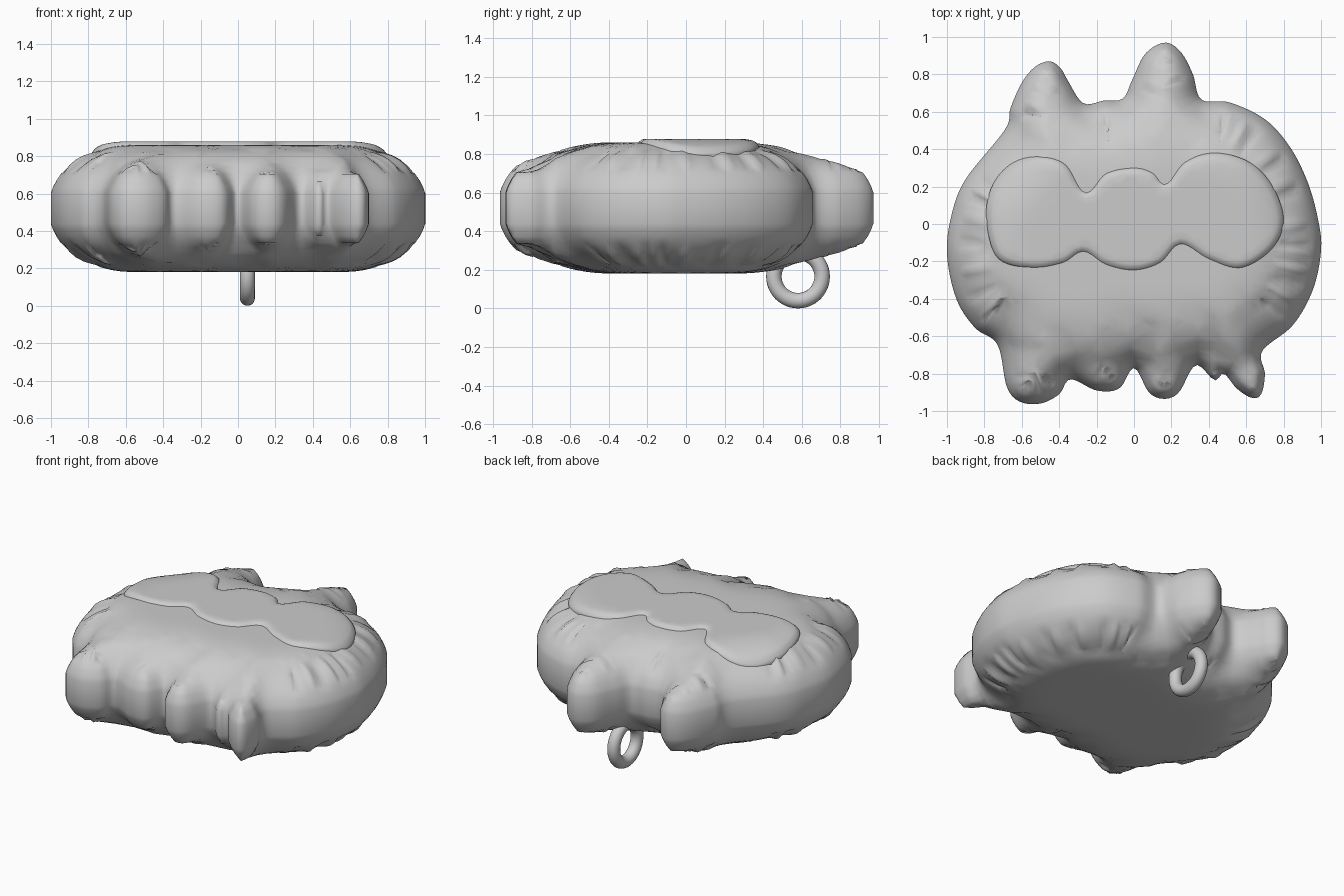
import bpy
import math
from mathutils import Vector
from mathutils.geometry import delaunay_2d_cdt
from mathutils.kdtree import KDTree

MID_Z = 0.52        # height of the body's widest line
PUFF = 0.34         # half thickness of the body
ROUND = 0.40        # width of the rounded rim

if "Cube" in bpy.data.objects:
    bpy.data.objects.remove(bpy.data.objects["Cube"], do_unlink=True)

grey = bpy.data.materials.new("plain grey")
grey.use_nodes = True
grey.diffuse_color = (0.6, 0.6, 0.6, 1)
grey.node_tree.nodes["Principled BSDF"].inputs["Base Color"].default_value = grey.diffuse_color


def smooth_loop(points, step):
    """Closed Catmull-Rom curve through the points, resampled at an even step."""
    pts = [Vector(p) for p in points]
    dense = []
    for i in range(len(pts)):
        a, b, c, d = (pts[(i + k - 1) % len(pts)] for k in range(4))
        for s in range(20):
            t = s / 20
            dense.append(b + 0.5 * t * ((c - a) + t * ((2 * a - 5 * b + 4 * c - d)
                                        + t * (3 * (b - c) + d - a))))
    loop, travelled = [dense[0]], 0
    for p, q in zip(dense, dense[1:]):
        travelled += (q - p).length
        if travelled >= step:
            loop.append(q)
            travelled = 0
    return loop


def edge_distance(loop):
    """Function giving the distance from a point to the loop."""
    samples = [p.lerp(q, k / 4) for p, q in zip(loop, loop[1:] + loop[:1]) for k in range(4)]
    tree = KDTree(len(samples))
    for i, p in enumerate(samples):
        tree.insert(p.to_3d(), i)
    tree.balance()
    return lambda p: tree.find((p.x, p.y, 0))[2]


def fill(loop, distance, insets, cell):
    """Triangulate the loop with rows parallel to its edge and a grid inside."""
    n = len(loop)
    points = list(loop)
    for inset in insets:
        for i, p in enumerate(loop):
            along = (loop[(i + 1) % n] - loop[i - 1]).normalized()
            q = p + Vector((along.y, -along.x)) * inset
            if distance(q) > inset * 0.97:
                points.append(q)
    count = int(1 / cell)
    for i in range(-count, count + 1):
        for j in range(-count, count + 1):
            q = Vector((i * cell, j * cell))
            if distance(q) > insets[-1] + cell * 0.5:
                points.append(q)
    edges = [(i, (i + 1) % n) for i in range(n)]
    verts, _, faces, *_ = delaunay_2d_cdt(points, edges, [], 1, 1e-5)
    return verts, faces


def relax(verts, faces, heights, fixed, rounds):
    """Soften ridges by averaging neighbouring heights away from the edge."""
    near = [set() for _ in verts]
    for f in faces:
        for v in f:
            near[v].update(f)
    for _ in range(rounds):
        heights = [h if fixed[i] or not near[i] else sum(heights[k] for k in near[i]) / len(near[i])
                   for i, h in enumerate(heights)]
    return heights


def make_slab(name, verts, faces, top, bottom):
    """Closed solid from a flat triangulation with heights above and below."""
    n = len(verts)
    coords = [(v.x, v.y, z) for v, z in zip(verts, top)]
    coords += [(v.x, v.y, z) for v, z in zip(verts, bottom)]
    used = {}
    for f in faces:
        for a, b in zip(f, f[1:] + f[:1]):
            used[(a, b)] = True
    rim = [(a, b) for a, b in used if (b, a) not in used]
    polys = [tuple(f) for f in faces]
    polys += [tuple(v + n for v in reversed(f)) for f in faces]
    polys += [(b, a, a + n, b + n) for a, b in rim]
    mesh = bpy.data.meshes.new(name)
    mesh.from_pydata(coords, [], polys)
    mesh.validate()
    obj = bpy.data.objects.new(name, mesh)
    bpy.context.collection.objects.link(obj)
    mesh.materials.append(grey)
    mesh.shade_smooth()
    return obj


def puff(d):
    t = min(1, (d + 0.012) / (ROUND + 0.012))
    return PUFF * math.sqrt(1 - (1 - t) ** 2)


# Body outline, clockwise: ears, right flank, four toes and a small spur, left flank
outline = [
    (-.45, .87), (-.39, .83), (-.35, .76), (-.27, .645), (-.16, .66), (-.06, .67),
    (-.01, .77), (.06, .91), (.165, .97), (.25, .92), (.315, .8), (.36, .665),
    (.51, .65), (.7, .56), (.835, .41), (.93, .22), (.985, .02), (1, -.14),
    (.957, -.35), (.85, -.54), (.685, -.68), (.7, -.8), (.68, -.91), (.63, -.93),
    (.55, -.88), (.48, -.8), (.43, -.835), (.33, -.755), (.24, -.9), (.16, -.935),
    (.08, -.9), (0, -.77), (-.08, -.88), (-.2, -.89), (-.34, -.83), (-.4, -.91),
    (-.5, -.96), (-.61, -.95), (-.68, -.87), (-.73, -.645), (-.85, -.555),
    (-.95, -.4), (-1, -.16), (-.975, .05), (-.9, .24), (-.69, .505), (-.66, .62),
    (-.6, .755), (-.53, .84)]
body_loop = smooth_loop(outline, 0.022)
body_distance = edge_distance(body_loop)
rows = [ROUND * (1 - math.cos(math.radians(a))) for a in range(14, 66, 8)]
verts, faces = fill(body_loop, body_distance, rows, 0.035)
dist = [body_distance(v) for v in verts]
heights = relax(verts, faces, [puff(d) for d in dist], [d < 0.06 for d in dist], 5)
make_slab("body", verts, faces, [MID_Z + h for h in heights], [MID_Z - h for h in heights])

# Raised cloud-shaped face plate that follows the top of the body
cloud = [
    (-.79, .03), (-.76, .2), (-.66, .32), (-.52, .36), (-.37, .32), (-.26, .17),
    (-.15, .27), (0, .3), (.1, .275), (.17, .215), (.27, .33), (.42, .38), (.6, .34),
    (.73, .22), (.8, .03), (.74, -.13), (.57, -.235), (.4, -.19), (.25, -.11),
    (.14, -.21), (0, -.25), (-.15, -.22), (-.27, -.15), (-.38, -.21), (-.55, -.235),
    (-.73, -.18)]
cloud_loop = smooth_loop(cloud, 0.02)
cloud_distance = edge_distance(cloud_loop)
verts, faces = fill(cloud_loop, cloud_distance, [0.008, 0.02, 0.035], 0.035)
base = [MID_Z + puff(body_distance(v)) for v in verts]
lift = [0.022 * math.sin(min(1, cloud_distance(v) / 0.035) * math.pi / 2) - 0.004 for v in verts]
make_slab("face_plate", verts, faces, [b + k for b, k in zip(base, lift)], [b - 0.05 for b in base])

# Hanging ring under the back edge
bpy.ops.mesh.primitive_torus_add(major_radius=0.125, minor_radius=0.04, major_segments=48,
                                 minor_segments=20, location=(0.05, 0.58, 0.165),
                                 rotation=(0, math.pi / 2, 0))
ring = bpy.context.object
ring.name = "hanging_ring"
ring.data.materials.append(grey)
bpy.ops.object.shade_smooth()
